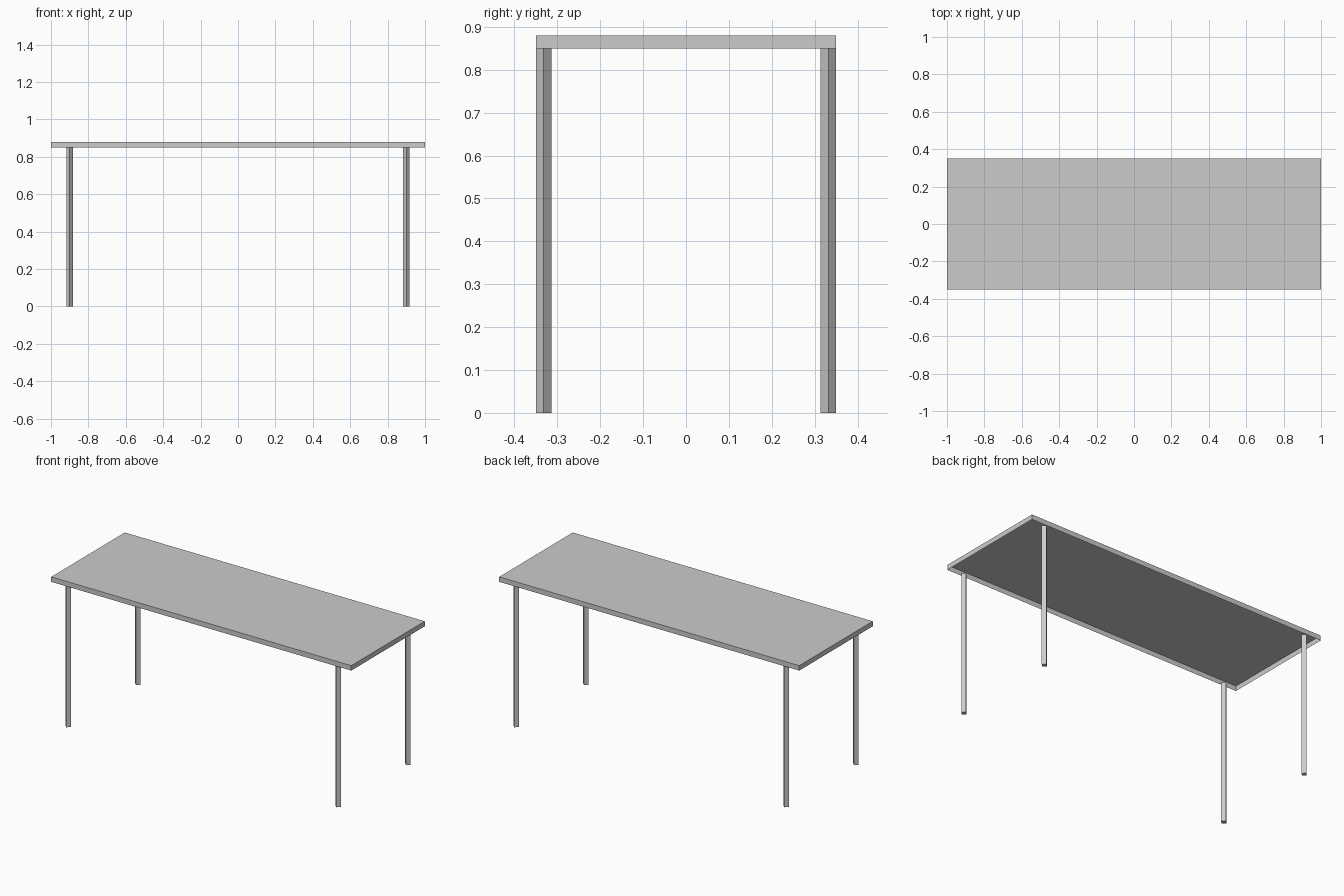
import bpy, bmesh

if "Cube" in bpy.data.objects:
    bpy.data.objects.remove(bpy.data.objects["Cube"])

LEG_H, TOP_Z = 0.85, 0.88


def new_object(name, bm):
    mesh = bpy.data.meshes.new(name)
    bm.to_mesh(mesh)
    bm.free()
    ob = bpy.data.objects.new(name, mesh)
    bpy.context.collection.objects.link(ob)
    return ob


# Table top: thin shell, open underneath
bm = bmesh.new()
bmesh.ops.create_cube(bm, size=1)
bmesh.ops.scale(bm, vec=(2.0, 0.70, TOP_Z - LEG_H), verts=bm.verts)
bmesh.ops.translate(bm, vec=(0, 0, (TOP_Z + LEG_H) / 2), verts=bm.verts)
bm.normal_update()
bottom = [f for f in bm.faces if f.normal.z < -0.9]
bmesh.ops.delete(bm, geom=bottom, context='FACES_ONLY')
new_object("table_top", bm)

# Four slim legs, square in section and turned corner-on
for y, side in ((-0.332, "front"), (0.332, "back")):
    for x, hand in ((-0.9, "left"), (0.9, "right")):
        bm = bmesh.new()
        bmesh.ops.create_cone(bm, cap_ends=True, segments=4,
                              radius1=0.018, radius2=0.018, depth=LEG_H)
        leg = new_object(f"{side}_{hand}_leg", bm)
        leg.location = (x, y, LEG_H / 2)
